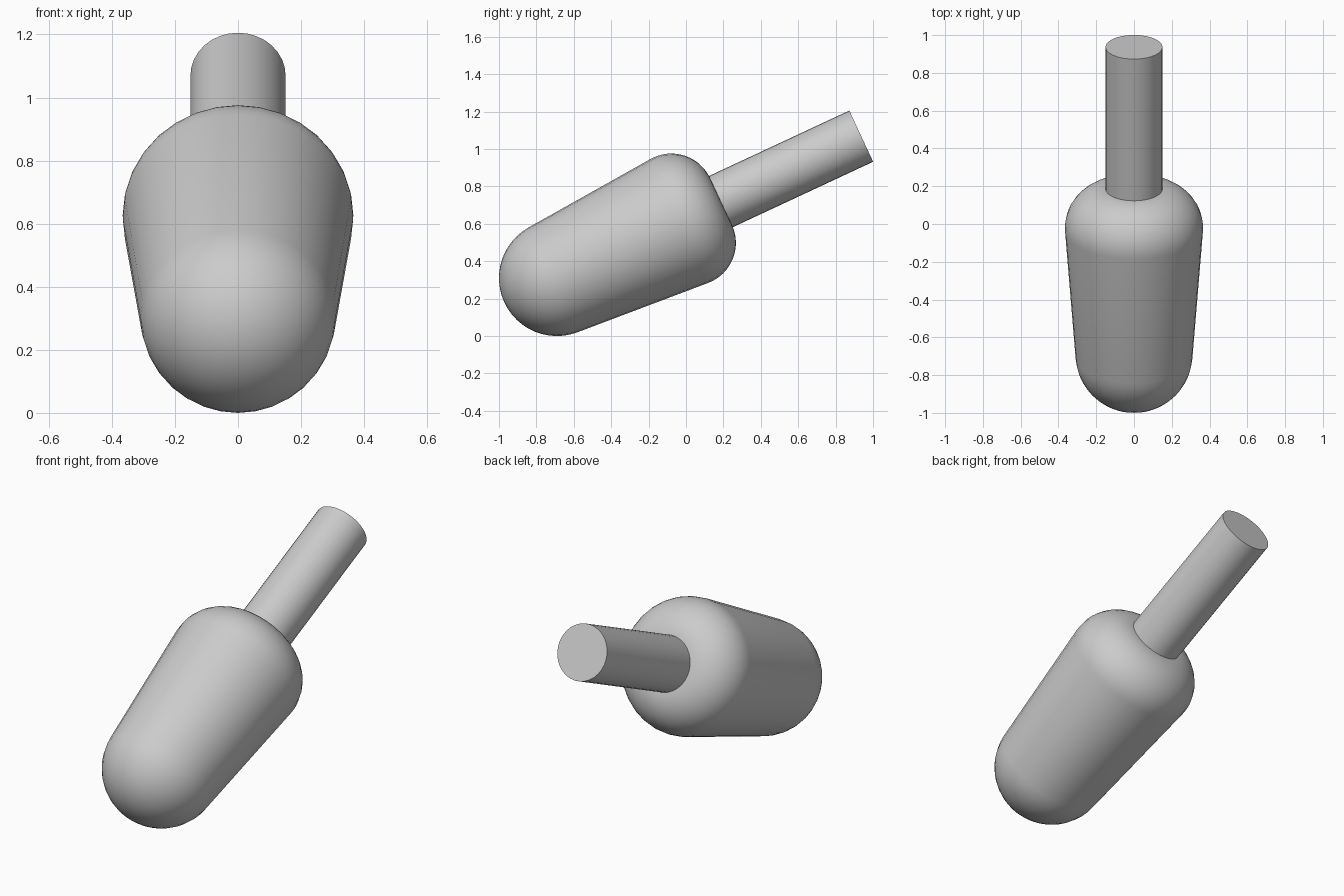
import bpy, bmesh, math
from mathutils import Matrix, Vector

cube = bpy.data.objects.get("Cube")
if cube:
    bpy.data.objects.remove(cube, do_unlink=True)

SIDES = 32
TILT = math.radians(25)                     # rise of the long axis above level
TAPER = math.radians(4.4)                   # flare of the body towards the handle
PLACE = Matrix.Translation((0, -0.69, 0.31)) @ Matrix.Rotation(TILT - math.pi / 2, 4, 'X')

grey = bpy.data.materials.new("plain grey")
grey.use_nodes = True
colour = (0.6, 0.6, 0.6, 1)
grey.diffuse_color = colour
grey.node_tree.nodes["Principled BSDF"].inputs["Base Color"].default_value = colour


def arc(centre_r, centre_z, radius, start, end, steps):
    """Profile points (r, z), angles measured from straight out towards +z."""
    angles = [start + (end - start) * i / steps for i in range(steps + 1)]
    return [(centre_r + radius * math.cos(a), centre_z + radius * math.sin(a)) for a in angles]


def lathe(name, profile):
    """Revolve a profile about the long axis."""
    bm = bmesh.new()
    verts = [bm.verts.new(Vector((max(r, 0), 0, z))) for r, z in profile]
    edges = [bm.edges.new(pair) for pair in zip(verts, verts[1:])]
    bmesh.ops.spin(bm, geom=verts + edges, cent=(0, 0, 0), axis=(0, 0, 1),
                   angle=math.tau, steps=SIDES, use_merge=True)
    bmesh.ops.remove_doubles(bm, verts=bm.verts, dist=0.0005)
    bmesh.ops.recalc_face_normals(bm, faces=bm.faces)
    mesh = bpy.data.meshes.new(name)
    bm.to_mesh(mesh)
    bm.free()
    mesh.materials.append(grey)
    obj = bpy.data.objects.new(name, mesh)
    bpy.context.collection.objects.link(obj)
    obj.matrix_world = PLACE
    bpy.ops.object.select_all(action='DESELECT')
    obj.select_set(True)
    bpy.context.view_layer.objects.active = obj
    bpy.ops.object.shade_smooth_by_angle(angle=math.radians(40))
    return obj


# Body: round nose, flared side, rounded shoulder and flat back
nose = arc(0, 0, 0.31, -math.pi / 2, -TAPER, 12)
shoulder = arc(0.138, 0.74, 0.228, -TAPER, math.pi / 2, 12)
lathe("body", nose + shoulder + [(0, 0.968)])

# Handle: plain rod with a flat end, sunk into the body
lathe("handle", [(0, 0.8), (0.151, 0.8), (0.151, 1.795), (0, 1.795)])
